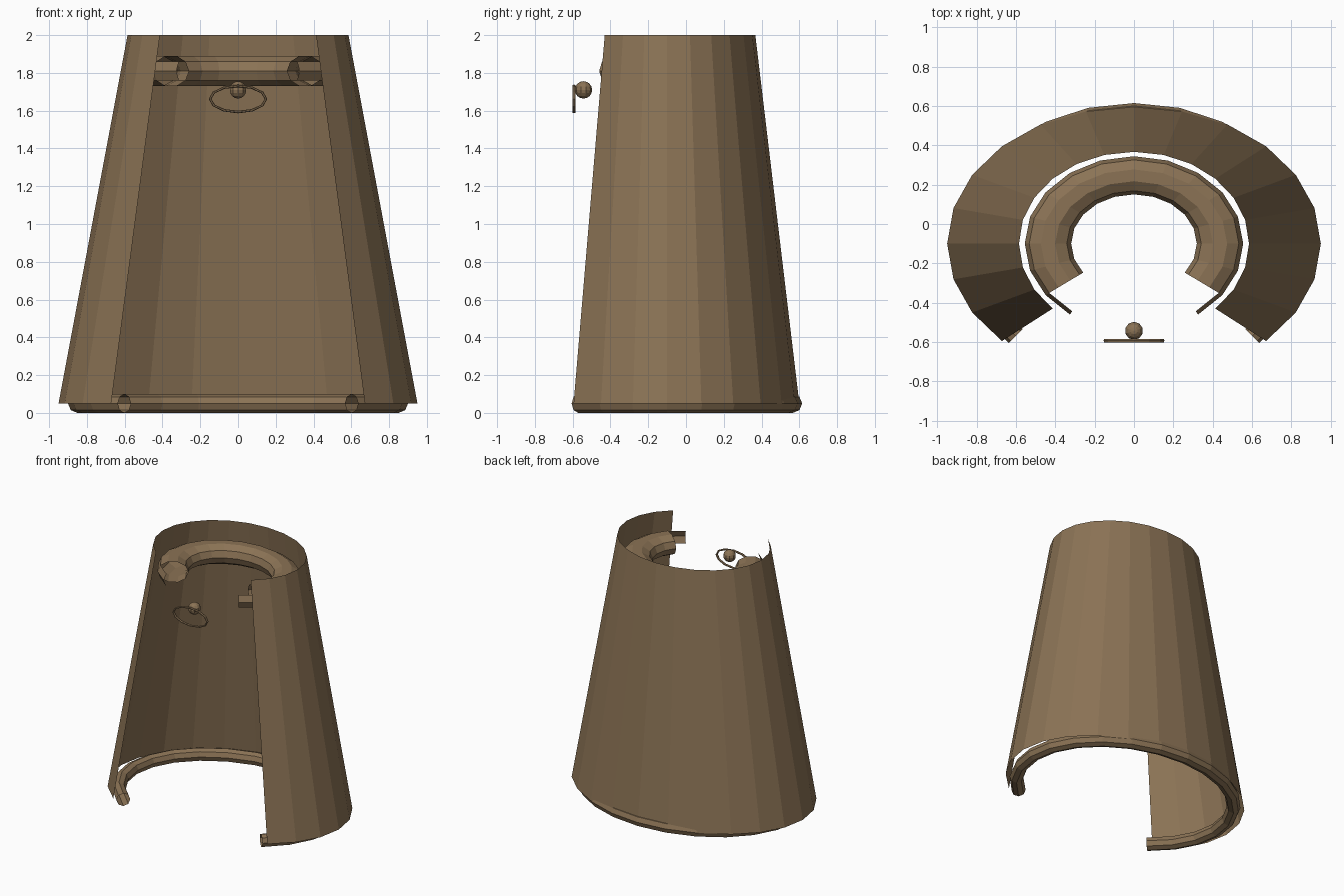
import bpy
import bmesh
from math import sin, cos, radians

cube = bpy.data.objects.get("Cube")
if cube:
    bpy.data.objects.remove(cube, do_unlink=True)

cloth = bpy.data.materials.new("brown_cloth")
cloth.use_nodes = True
COLOUR = (0.258, 0.171, 0.091, 1)
cloth.diffuse_color = COLOUR
cloth.node_tree.nodes["Principled BSDF"].inputs["Base Color"].default_value = COLOUR

CENTRE_Y = -0.1


def finish(bm, name, flip=False):
    """Turn a bmesh into a flat shaded object."""
    bmesh.ops.recalc_face_normals(bm, faces=bm.faces)
    if flip:
        bmesh.ops.reverse_faces(bm, faces=bm.faces)
    mesh = bpy.data.meshes.new(name)
    bm.to_mesh(mesh)
    bm.free()
    mesh.materials.append(cloth)
    obj = bpy.data.objects.new(name, mesh)
    bpy.context.collection.objects.link(obj)
    return obj


def elliptic_sweep(name, profile, start, end, steps, closed=True, keep=None):
    """Sweep (x radius, y radius, z) points round the vertical axis."""
    bm = bmesh.new()
    rings = []
    for i in range(steps + 1):
        a = radians(start + (end - start) * i / steps)
        rings.append([bm.verts.new((rx * cos(a), CENTRE_Y + ry * sin(a), z))
                      for rx, ry, z in profile])
    n = len(profile)
    for i in range(steps):
        for j in range(n if closed else n - 1):
            if keep is None or keep(i, j):
                k = (j + 1) % n
                bm.faces.new((rings[i][j], rings[i + 1][j],
                              rings[i + 1][k], rings[i][k]))
    loose = [v for v in bm.verts if not v.link_faces]
    bmesh.ops.delete(bm, geom=loose, context='VERTS')
    return finish(bm, name)


def tube(rx, ry, z, tx, ty, tz, sides):
    """Cross-section of an elliptical tube."""
    angles = [radians(360 * j / sides) for j in range(sides)]
    return [(rx + tx * cos(a), ry + ty * cos(a), z + tz * sin(a)) for a in angles]


# Cloak body: open tapering shell
elliptic_sweep("cloak_body", [(0.95, 0.7, 0.05), (0.585, 0.467, 2.0)],
               -45, 225, 18, closed=False)

# Hem: rolled edge along the bottom
elliptic_sweep("hem", tube(0.85, 0.665, 0.05, 0.05, 0.05, 0.05, 8), -45, 225, 18)

# Collar: thick roll whose outer faces run one step further as tabs
STEPS = 16
elliptic_sweep("collar", tube(0.4375, 0.3475, 1.81, 0.118, 0.097, 0.084, 10),
               -54, 234, STEPS,
               keep=lambda i, j: 0 < i < STEPS - 1 or j in (0, 9))

# Clasp bead
bm = bmesh.new()
bmesh.ops.create_uvsphere(bm, u_segments=10, v_segments=8, radius=0.046)
bmesh.ops.translate(bm, verts=bm.verts, vec=(0, -0.543, 1.71))
finish(bm, "clasp_bead")

# Clasp ring: thin upright oval
bm = bmesh.new()
rings = []
for i in range(12):
    a = radians(30 * i)
    ring = []
    for j in range(6):
        b = radians(60 * j)
        t = 0.007 * cos(b)
        ring.append(bm.verts.new(((0.148 + t) * cos(a), -0.593 + 0.01 * sin(b),
                                  1.662 + (0.069 + t) * sin(a))))
    rings.append(ring)
for i in range(12):
    p, q = rings[i], rings[(i + 1) % 12]
    for j in range(6):
        k = (j + 1) % 6
        bm.faces.new((p[j], q[j], q[k], p[k]))
finish(bm, "clasp_ring")
